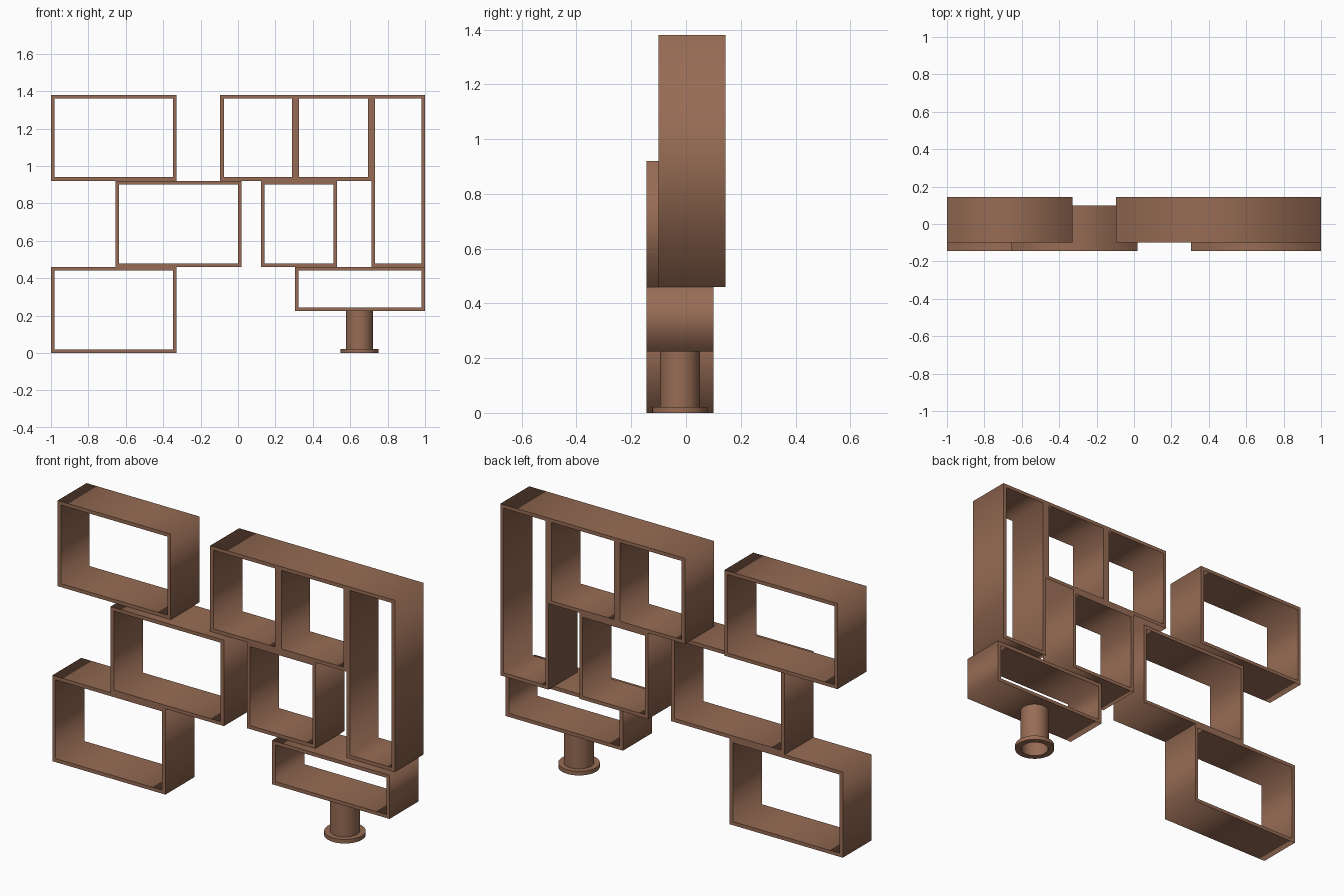
import bpy, bmesh, math

if "Cube" in bpy.data.objects:
    bpy.data.objects.remove(bpy.data.objects["Cube"])

T = 0.019            # board thickness
DEPTH = 0.245        # shelf depth
FRONT_Y, BACK_Y = -0.0225, 0.0225   # centre of the front and rear rows

wood = bpy.data.materials.new("brown_wood")
wood.diffuse_color = (0.31, 0.15, 0.09, 1)
wood.use_nodes = True
wood.node_tree.nodes["Principled BSDF"].inputs["Base Color"].default_value = wood.diffuse_color


def rect(x0, x1, z0, z1):
    return [(x0, z0), (x1, z0), (x1, z1), (x0, z1)]


def frame(name, outline, openings, y):
    """Extrude a front outline with openings along y."""
    curve = bpy.data.curves.new(name, 'CURVE')
    curve.dimensions = '2D'
    curve.fill_mode = 'BOTH'
    curve.extrude = DEPTH / 2
    for loop in [outline] + openings:
        spline = curve.splines.new('POLY')
        spline.points.add(len(loop) - 1)
        for p, (x, z) in zip(spline.points, loop):
            p.co = (x, z, 0, 1)
        spline.use_cyclic_u = True
    ob = bpy.data.objects.new(name, curve)
    bpy.context.collection.objects.link(ob)
    ob.rotation_euler = (math.pi / 2, 0, 0)
    ob.location.y = y
    bpy.ops.object.select_all(action='DESELECT')
    ob.select_set(True)
    bpy.context.view_layer.objects.active = ob
    bpy.ops.object.convert(target='MESH')
    ob = bpy.context.object
    ob.name = name
    ob.data.materials.clear()
    ob.data.materials.append(wood)


def box(name, x0, x1, z0, z1, y):
    frame(name, rect(x0, x1, z0, z1), [rect(x0 + T, x1 - T, z0 + T, z1 - T)], y)


# single open boxes
box("upper_left_box", -1.0, -0.329, 0.921, 1.38, BACK_Y)
box("middle_left_box", -0.654, 0.018, 0.46, 0.921, FRONT_Y)
box("lower_left_box", -1.0, -0.329, 0.0, 0.46, FRONT_Y)
box("middle_right_box", 0.123, 0.53, 0.46, 0.921, BACK_Y)
box("lower_right_box", 0.304, 1.0, 0.225, 0.46, FRONT_Y)

# upper right unit: two square compartments and one tall one
x0, d1, d2, x1 = -0.095, 0.308, 0.714, 1.0
low, mid, top = 0.46, 0.921, 1.38
frame("upper_right_unit",
      [(x0, mid), (d2, mid), (d2, low), (x1, low), (x1, top), (x0, top)],
      [rect(x0 + T, d1 - T, mid + T, top - T),
       rect(d1 + T, d2 - T, mid + T, top - T),
       rect(d2 + T, x1 - T, low + T, top - T)], BACK_Y)

# round hollow leg with a flared foot ring
profile = [(0.069, 0.225), (0.069, 0), (0.101, 0), (0.101, 0.022),
           (0.073, 0.022), (0.073, 0.225)]
bm = bmesh.new()
N = 48
rings = [[bm.verts.new((r * math.cos(2 * math.pi * i / N),
                        r * math.sin(2 * math.pi * i / N), z)) for i in range(N)]
         for r, z in profile]
for a, b in zip(rings, rings[1:] + rings[:1]):
    for i in range(N):
        j = (i + 1) % N
        bm.faces.new((a[i], a[j], b[j], b[i]))
bmesh.ops.recalc_face_normals(bm, faces=bm.faces)
mesh = bpy.data.meshes.new("round_leg")
bm.to_mesh(mesh)
bm.free()
mesh.materials.append(wood)
leg = bpy.data.objects.new("round_leg", mesh)
leg.location = (0.65, FRONT_Y, 0)
bpy.context.collection.objects.link(leg)
bpy.ops.object.select_all(action='DESELECT')
leg.select_set(True)
bpy.context.view_layer.objects.active = leg
bpy.ops.object.shade_smooth_by_angle(angle=math.radians(30))
